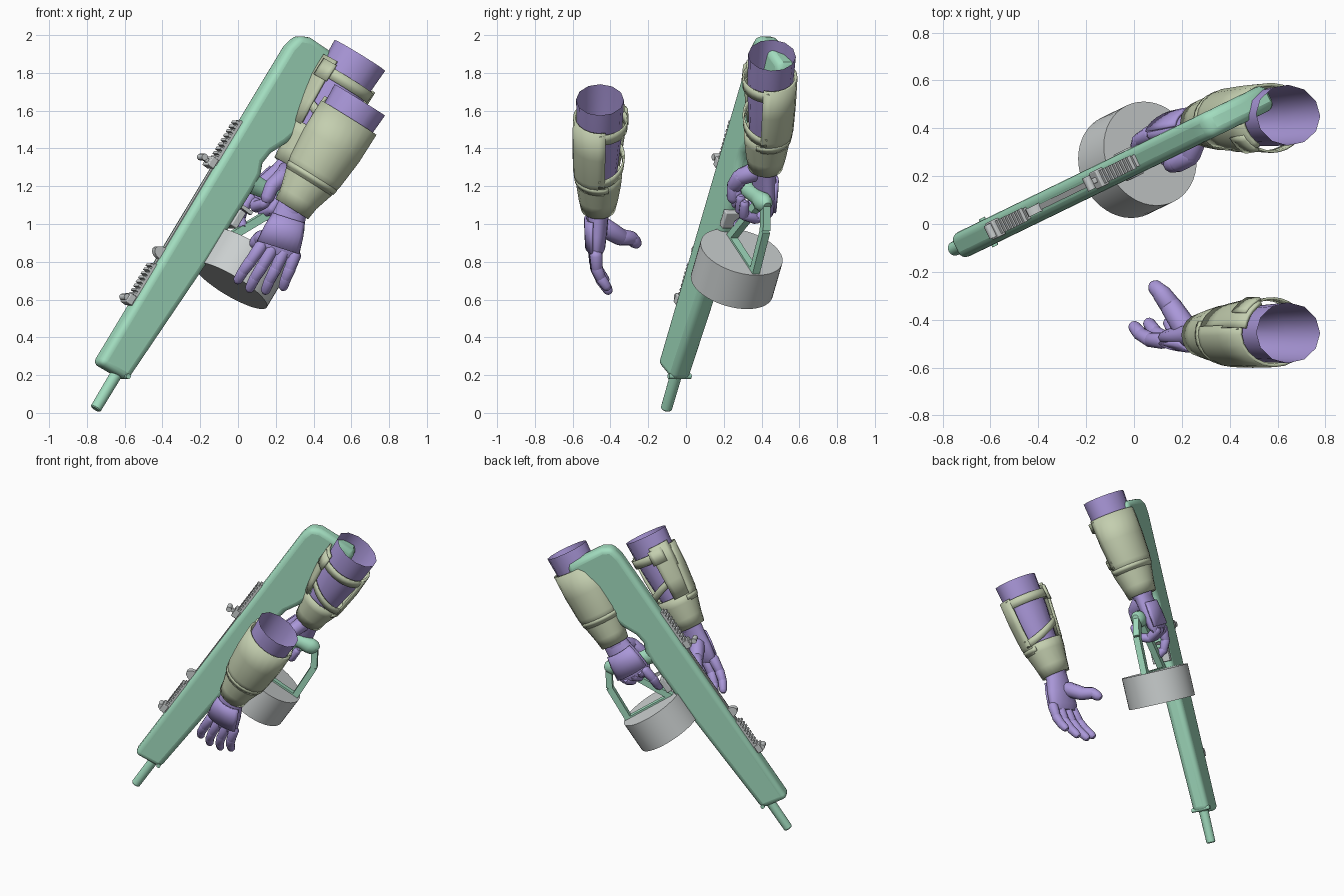
import bpy, bmesh, math
from mathutils import Vector, Matrix

if "Cube" in bpy.data.objects:
    bpy.data.objects.remove(bpy.data.objects["Cube"])


def material(name, rgb):
    m = bpy.data.materials.new(name)
    m.use_nodes = True
    m.diffuse_color = (*rgb, 1)
    m.node_tree.nodes["Principled BSDF"].inputs["Base Color"].default_value = (*rgb, 1)
    return m


GREEN = material("mint green", (0.36, 0.72, 0.52))
PURPLE = material("soft purple", (0.40, 0.31, 0.69))
ARMOUR = material("pale olive", (0.55, 0.62, 0.43))
GREY = material("metal grey", (0.60, 0.63, 0.63))

# Gun frame: back along the barrel, up from the barrel, out of the near side
BACK = Vector((0.4985, 0.242, 0.8325)).normalized()
SIDE = Vector((0.4367, -0.8996, 0)).normalized()
UP = SIDE.cross(BACK).normalized()
MUZZLE = Vector((-0.755, -0.105, 0.02))
GUN = Matrix.Translation(MUZZLE) @ Matrix((BACK, UP, SIDE)).transposed().to_4x4()


def G(u, v=0.0, w=0.0):
    return GUN @ Vector((u, v, w))


def finish(name, bm, mat, angle=35, bevel=0, thick=0):
    bmesh.ops.recalc_face_normals(bm, faces=bm.faces)
    mesh = bpy.data.meshes.new(name)
    bm.to_mesh(mesh)
    bm.free()
    ob = bpy.data.objects.new(name, mesh)
    bpy.context.collection.objects.link(ob)
    mesh.materials.append(mat)
    if thick:
        mod = ob.modifiers.new("shell", "SOLIDIFY")
        mod.thickness, mod.offset = thick, 0
    if bevel:
        mod = ob.modifiers.new("bevel", "BEVEL")
        mod.width, mod.segments, mod.angle_limit = bevel, 4, math.radians(50)
        mod.use_clamp_overlap = False
    bpy.ops.object.select_all(action="DESELECT")
    ob.select_set(True)
    bpy.context.view_layer.objects.active = ob
    bpy.ops.object.shade_smooth_by_angle(angle=math.radians(angle))


def loft(bm, rings, n=16, a0=0, a1=360, cap=True):
    """Skin rings of (centre, first axis, second axis), over part of a turn if asked."""
    full = a1 - a0 == 360
    count = n if full else n + 1
    rows = []
    for c, a, b in rings:
        angles = [math.radians(a0 + (a1 - a0) * i / n) for i in range(count)]
        rows.append([bm.verts.new(c + a * math.cos(t) + b * math.sin(t)) for t in angles])
    for p, q in zip(rows, rows[1:]):
        for i in range(n):
            j = (i + 1) % count
            bm.faces.new((p[i], p[j], q[j], q[i]))
    if cap and full:
        bm.faces.new(rows[0])
        bm.faces.new(rows[-1])


def tube(bm, p, q, r0, r1, n=10, rounded=True, turn=0):
    """Tapered rod between two points, with domed ends if asked."""
    t = (q - p).normalized()
    ref = UP if abs(t.dot(SIDE)) > 0.9 else SIDE
    a = (ref - t * ref.dot(t)).normalized()
    b = t.cross(a)
    a, b = a * math.cos(turn) + b * math.sin(turn), b * math.cos(turn) - a * math.sin(turn)
    rings = [(p, r0), (q, r1)]
    if rounded:
        rings = [(p - t * r0 * 0.8, r0 * 0.5), (p - t * r0 * 0.4, r0 * 0.85)] + rings
        rings += [(q + t * r1 * 0.4, r1 * 0.85), (q + t * r1 * 0.8, r1 * 0.5)]
    loft(bm, [(c, a * r, b * r) for c, r in rings], n)


def rod(name, p, q, r, mat, n=24, turn=0):
    bm = bmesh.new()
    tube(bm, p, q, r, r, n, False, turn)
    finish(name, bm, mat)


def boxes(name, items, mat, bevel=0):
    """Boxes in the gun frame, each (u0, u1, v0, v1, half width)."""
    bm = bmesh.new()
    for u0, u1, v0, v1, hw in items:
        m = Matrix.LocRotScale(Vector(((u0 + u1) / 2, (v0 + v1) / 2, 0)), None,
                               Vector((u1 - u0, v1 - v0, hw * 2)))
        bmesh.ops.create_cube(bm, size=1, matrix=GUN @ m)
    finish(name, bm, mat, bevel=bevel)


# Receiver and stock in one side profile
outline = [(0.2, 0.135), (2.22, 0.132), (2.3, 0.113), (2.33, 0.05), (2.34, -0.2),
           (2.31, -0.235), (2.1, -0.215), (1.9, -0.18), (1.78, -0.14), (1.69, -0.095),
           (1.62, -0.085), (1.56, -0.11), (1.48, -0.115), (1.0, -0.105), (0.22, -0.06)]
bm = bmesh.new()
face = bm.faces.new([bm.verts.new(G(u, v, -0.056)) for u, v in outline])
new = bmesh.ops.extrude_face_region(bm, geom=[face])["geom"]
bmesh.ops.translate(bm, vec=SIDE * 0.112, verts=[g for g in new if isinstance(g, bmesh.types.BMVert)])
finish("receiver_and_stock", bm, GREEN, bevel=0.034)

# Barrel with a chamfered muzzle
bm = bmesh.new()
loft(bm, [(G(u), UP * r, SIDE * r) for u, r in
          ((0, 0.025), (0.006, 0.03), (0.25, 0.032))], 20)
finish("barrel", bm, GREEN)
rod("front_pin", G(0.235, -0.04, -0.065), G(0.235, -0.04, 0.065), 0.014, GREEN, 12)

# Drum magazine and its frame bars
rod("drum_magazine", G(0.985, -0.3), G(1.2, -0.3), 0.224, GREY, 48)
corners = [(1.19, -0.15), (1.53, -0.33), (1.57, -0.4), (1.45, -0.475), (1.19, -0.49)]
for name, i, j in (("trigger_guard", 0, 1), ("lower_bar_rear", 2, 3),
                   ("lower_bar_front", 3, 4), ("drum_bar", 4, 0)):
    rod(name, G(*corners[i]), G(*corners[j]), 0.03, GREEN, 4, math.pi / 4)

# Pistol grip with a bulbous end
bm = bmesh.new()
loft(bm, [(G(u, v), BACK * r, SIDE * r * 0.85) for u, v, r in
          ((1.5, -0.08, 0.06), (1.52, -0.2, 0.045), (1.55, -0.31, 0.045),
           (1.56, -0.36, 0.056), (1.565, -0.4, 0.05), (1.57, -0.425, 0.025))])
finish("pistol_grip", bm, GREEN, 50)
boxes("trigger", [(1.36, 1.38, -0.19, -0.1, 0.012)], GREY)
boxes("magazine_catch", [(1.24, 1.34, -0.14, -0.1, 0.062)], GREY, 0.006)

# Toothed top rails, sights and charging handle
for name, u0, u1 in (("front_rail", 0.57, 0.83), ("rear_rail", 1.46, 1.74)):
    count = 10
    step = (u1 - u0) / count
    teeth = [(u0 + i * step, u0 + (i + 0.55) * step, 0.146, 0.164, 0.03) for i in range(count)]
    boxes(name, [(u0, u1, 0.12, 0.148, 0.026)] + teeth, GREY)
for name, u, top in (("front_sight", 0.59, 0.185), ("rear_sight", 1.46, 0.215)):
    boxes(name, [(u - 0.025, u + 0.03, 0.14, 0.18, 0.038),
                 (u - 0.012, u + 0.012, 0.17, top, 0.012)], GREY, 0.005)
    rod(name + "_knob", G(u, top, -0.03), G(u, top, 0.03), 0.018, GREY, 12)
boxes("charging_slot", [(0.83, 1.46, 0.13, 0.138, 0.012)], GREY)
bm = bmesh.new()
loft(bm, [(G(0.9, 0.13, w), BACK * 0.035, UP * 0.055) for w in (-0.018, 0.018)], 12)
finish("charging_handle", bm, GREY)


# Sleeved forearm with an outer plate and straps on the inner side
def forearm(side, wrist, elbow, outward):
    axis = (elbow - wrist).normalized()
    length = (elbow - wrist).length
    s = (Vector((1, 0, 0)) - axis * axis.x).normalized()
    o = axis.cross(s)
    if o.y * outward < 0:
        o = -o

    def shell(part, rings, mat, n, a0=0, a1=360, thick=0.0, tilt=0.0):
        bm = bmesh.new()
        loft(bm, [(wrist + axis * t, s * rs + axis * tilt, o * ro) for t, rs, ro in rings],
             n, a0, a1, False)
        finish(side + part, bm, mat, 40, thick=thick)

    shell("_sleeve", [(-0.02, 0.07, 0.06), (0.2, 0.11, 0.095), (0.45, 0.143, 0.118),
                      (length, 0.157, 0.127)], PURPLE, 12)
    shell("_wrist_cuff", [(0, 0.096, 0.085), (0.07, 0.105, 0.1), (0.17, 0.135, 0.115),
                          (0.23, 0.142, 0.12)], ARMOUR, 18, thick=0.012)
    shell("_outer_plate", [(0.17, 0.135, 0.115), (0.24, 0.15, 0.13), (0.4, 0.165, 0.135),
                           (0.57, 0.166, 0.135)], ARMOUR, 12, -14, 194, 0.014)
    shell("_plate_lip", [(0.18, 0.143, 0.122), (0.21, 0.148, 0.128)], ARMOUR, 18, -25, 205, 0.01)
    shell("_inner_guard", [(0.22, 0.142, 0.12), (0.34, 0.155, 0.138), (0.48, 0.168, 0.156),
                           (0.6, 0.164, 0.145)], ARMOUR, 5, 188, 240, 0.016)
    shell("_upper_strap", [(0.5, 0.164, 0.142), (0.56, 0.167, 0.146)], ARMOUR, 14, 185, 360, 0.01)
    shell("_lower_strap", [(0.28, 0.148, 0.128), (0.33, 0.154, 0.132)], ARMOUR, 14, 185, 360,
          0.01, -0.06)
    shell("_buckle", [(0.48, 0.176, 0.162), (0.58, 0.174, 0.158)], ARMOUR, 4, 212, 245, 0.014)


def finger(name, points, r0, r1):
    """Armoured finger: overlapping tapered segments."""
    bm = bmesh.new()
    last = len(points) - 1
    for i in range(last):
        r = r0 + (r1 - r0) * i / last
        tube(bm, points[i], points[i + 1], r, r * 0.88)
    finish(name, bm, PURPLE, 50)


def palm(name, wrist, knuckles, sizes, width_dir, back_dir):
    """Lofted hand body with a raised plate on its back."""
    rings = [(wrist.lerp(knuckles, t), width_dir * a, back_dir * b)
             for t, (a, b) in zip((-0.1, 0.2, 0.5, 0.85, 1), sizes)]
    bm = bmesh.new()
    loft(bm, rings)
    finish(name, bm, PURPLE, 50)
    bm = bmesh.new()
    loft(bm, [(c, a * 1.06, b * 1.18) for c, a, b in rings[1:-1]], 8, 25, 155)
    finish(name + "_back_plate", bm, PURPLE, 30, thick=0.012)


SIZES = [(0.08, 0.06), (0.09, 0.056), (0.108, 0.053), (0.118, 0.046), (0.1, 0.028)]
NAMES = ("index", "middle", "ring", "little")

# Open hand in front of the gun
wrist = Vector((0.285, -0.465, 1.08))
forearm("open_arm", wrist, Vector((0.645, -0.455, 1.657)), -1)
palm("open_hand", wrist, Vector((0.2, -0.475, 0.84)), SIZES,
     Vector((0.95, 0, -0.3)), Vector((0, -1, 0)))
for i, name in enumerate(NAMES):
    base = Vector((0.12 + 0.06 * i, -0.488 + 0.004 * i, 0.88 - 0.015 * i))
    spread = 0.016 * (3 - i)
    reach = (0.9, 1.05, 1.03, 0.85)[i]
    steps = [Vector((-0.03 - spread * 0.6, 0.005, -0.085)),
             Vector((-0.055 - spread, 0.03, -0.145)),
             Vector((-0.07 - spread * 1.3, 0.065, -0.195))]
    finger("open_" + name + "_finger", [base] + [base + v * reach for v in steps], 0.035, 0.027)
finger("open_thumb", [Vector(p) for p in
                      ((0.21, -0.43, 0.98), (0.155, -0.345, 0.93), (0.115, -0.29, 0.925),
                       (0.09, -0.265, 0.9))], 0.052, 0.03)

# Firing hand wrapped around the grip
wrist = Vector((0.28, 0.42, 1.3))
forearm("firing_arm", wrist, Vector((0.645, 0.455, 1.893)), 1)
palm("firing_hand", wrist, G(1.45, -0.25, -0.075), SIZES, UP, -SIDE)
finger("firing_index_finger", [G(1.46, -0.17, -0.075), G(1.38, -0.16, -0.07),
                               G(1.32, -0.17, -0.045), G(1.29, -0.18)], 0.034, 0.027)
for i, name in enumerate(NAMES[1:]):
    v = -0.2 - 0.055 * i
    finger("firing_" + name + "_finger",
           [G(1.46, v, -0.08), G(1.42, v, -0.02), G(1.44, v, 0.055), G(1.51, v, 0.07)],
           0.034, 0.026)
finger("firing_thumb", [Vector(p) for p in
                        ((0.26, 0.37, 1.28), (0.235, 0.29, 1.25), (0.18, 0.255, 1.2),
                         (0.155, 0.25, 1.14))], 0.052, 0.034)
